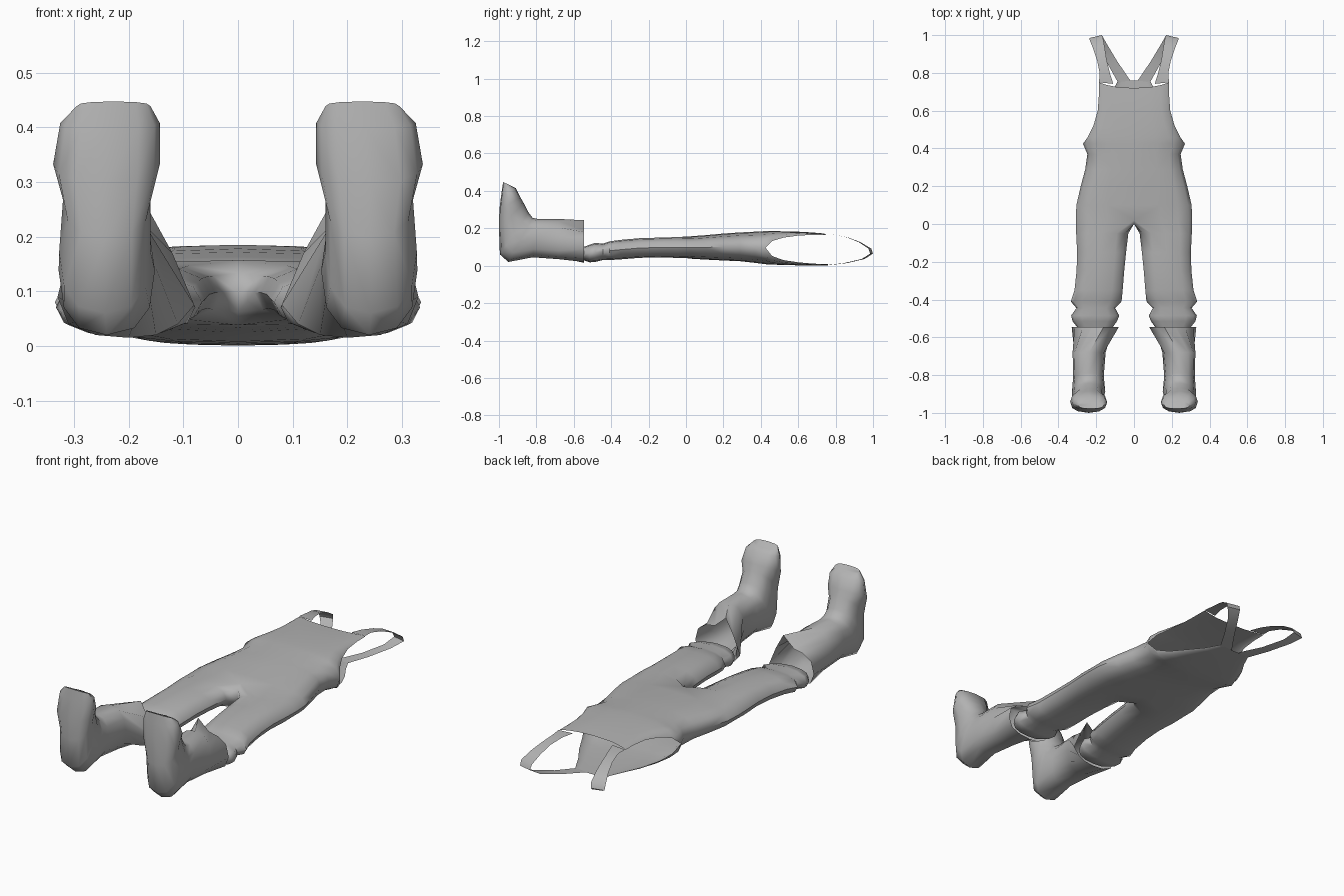
import bpy, bmesh, math

if "Cube" in bpy.data.objects:
    bpy.data.objects.remove(bpy.data.objects["Cube"], do_unlink=True)

grey = bpy.data.materials.new("plain grey")
grey.use_nodes = True
colour = (0.45, 0.45, 0.45, 1)
grey.diffuse_color = colour
grey.node_tree.nodes["Principled BSDF"].inputs["Base Color"].default_value = colour


def power(value, exponent):
    return math.copysign(abs(value) ** exponent, value)


def skin(bm, rows, closed=False, cap=False):
    """Join rows of points with quads, optionally as a tube with a capped end."""
    grid = [[bm.verts.new(p) for p in row] for row in rows]
    n = len(grid[0])
    for a, b in zip(grid, grid[1:]):
        for i in range(n if closed else n - 1):
            j = (i + 1) % n
            bm.faces.new((a[i], a[j], b[j], b[i]))
    if cap:
        bm.faces.new(grid[-1])


def finish(name, bm):
    """Weld, mirror and smooth a half model."""
    bmesh.ops.remove_doubles(bm, verts=bm.verts, dist=0.0005)
    bmesh.ops.recalc_face_normals(bm, faces=bm.faces)
    mesh = bpy.data.meshes.new(name)
    bm.to_mesh(mesh)
    bm.free()
    mesh.materials.append(grey)
    obj = bpy.data.objects.new(name, mesh)
    bpy.context.collection.objects.link(obj)
    mirror = obj.modifiers.new("mirror", "MIRROR")
    mirror.merge_threshold = 0.001
    bpy.ops.object.select_all(action="DESELECT")
    obj.select_set(True)
    bpy.context.view_layer.objects.active = obj
    bpy.ops.object.shade_smooth_by_angle(angle=math.radians(50))
    return obj


def torso_row(y, w, bottom, top, edge, first=0, last=8, dip=0):
    """Half a torso section, from the centre front round to the centre back."""
    row = []
    for i in range(first, last + 1):
        s, c = math.sin(i * math.pi / 8), math.cos(i * math.pi / 8)
        reach = top - edge if c > 0 else edge - bottom
        z = edge + reach * power(c, 0.7) if i != 4 else edge
        x = w * power(s, 0.8) if i not in (0, 8) else 0
        row.append((x, y - dip * c * c, z))
    return row


def tube_ring(inner, outer, top, bottom, turn=0, square=0.85):
    """Twelve points round a limb; top and bottom are (y, z) pairs."""
    ring = []
    for i in range(12):
        a = math.radians(30 * i - turn)
        c = power(math.cos(a), square)
        x = (inner + outer) / 2 + (outer - inner) / 2 * power(math.sin(a), square)
        t = (1 + c) / 2
        ring.append((x, bottom[0] + (top[0] - bottom[0]) * t,
                     bottom[1] + (top[1] - bottom[1]) * t))
    return ring


# Overalls: body
overalls = bmesh.new()
body = [torso_row(y, w, b, t, (b + t) / 2) for y, w, b, t in (
    (0.02, .308, .038, .157), (0.1, .305, .033, .163), (0.2, .282, .028, .172),
    (0.29, .258, .024, .178), (0.37, .247, .015, .182), (0.425, .27, .008, .185))]
skin(overalls, body)

# Overalls: front bib and back panel either side of the armhole
bib = [body[-1][:5]] + [torso_row(y, w, 0, t, e, 0, 4, d) for y, w, t, e, d in (
    (0.46, .245, .185, .132, 0), (0.52, .215, .184, .150, 0), (0.6, .192, .182, .161, 0),
    (0.68, .186, .178, .165, .01), (0.75, .185, .174, .165, .03))]
skin(overalls, bib)
back = [body[-1][4:]] + [torso_row(y, w, b, 0, e, 4, 8) for y, w, b, e in (
    (0.46, .245, .006, .052), (0.52, .215, .004, .03), (0.6, .175, .002, .018),
    (0.68, .125, .001, .011), (0.76, .085, .001, .008))]
skin(overalls, back)

# Overalls: leg with a gathered cuff, joined to the body at the crotch
low, high = body[0][8][2], body[0][0][2]
crotch = [(0, 0, low + (high - low) * t) for t in (0.2, 0.5, 0.8)]
leg = [body[0] + crotch]
for y, inner, outer, b, t in (
        (-.05, .03, .306, .042, .153), (-.15, .042, .301, .045, .15),
        (-.25, .052, .304, .042, .147), (-.35, .06, .315, .034, .138),
        (-.41, .066, .335, .03, .13), (-.445, .1, .305, .03, .118),
        (-.485, .078, .333, .02, .122), (-.515, .09, .325, .018, .112),
        (-.55, .115, .298, .03, .1)):
    leg.append(tube_ring(inner, outer, (y, t), (y, b), turn=30))
skin(overalls, leg, closed=True)
finish("overalls", overalls)

# Shoulder strap: ribbon from the bib over the shoulder to the back
straps = bmesh.new()
skin(straps, [((xi, yi, z), (xo, yo, z)) for xi, yi, xo, yo, z in (
    (.11, .742, .185, .75, .168), (.128, .8, .182, .8, .165),
    (.145, .87, .195, .865, .15), (.155, .935, .215, .925, .125),
    (.165, .99, .235, .975, .092), (.17, 1, .235, .985, .065),
    (.145, .955, .195, .94, .036), (.088, .86, .138, .845, .014),
    (.02, .76, .085, .75, .003))])
finish("shoulder_straps", straps)

# Boot: flared open shaft, heel and upturned toe
boots = bmesh.new()
opening = [(x, -.545, z) for x, z in (
    (.16, .243), (.22, .19), (.27, .18), (.315, .15), (.33, .09), (.31, .04),
    (.26, .02), (.2, .015), (.15, .02), (.11, .04), (.08, .075), (.12, .17))]
boot = [opening] + [tube_ring(inner, outer, t, b, square=0.8) for inner, outer, t, b in (
    (.15, .325, (-.68, .25), (-.68, .035)), (.16, .322, (-.79, .25), (-.82, .045)),
    (.152, .328, (-.82, .256), (-.95, .02)), (.16, .327, (-.842, .285), (-.995, .06)),
    (.16, .32, (-.868, .335), (-1, .2)), (.143, .338, (-.885, .365), (-.998, .3)),
    (.143, .325, (-.91, .415), (-.985, .4)), (.16, .295, (-.94, .43), (-.978, .447)))]
skin(boots, boot, closed=True, cap=True)
finish("boots", boots)
